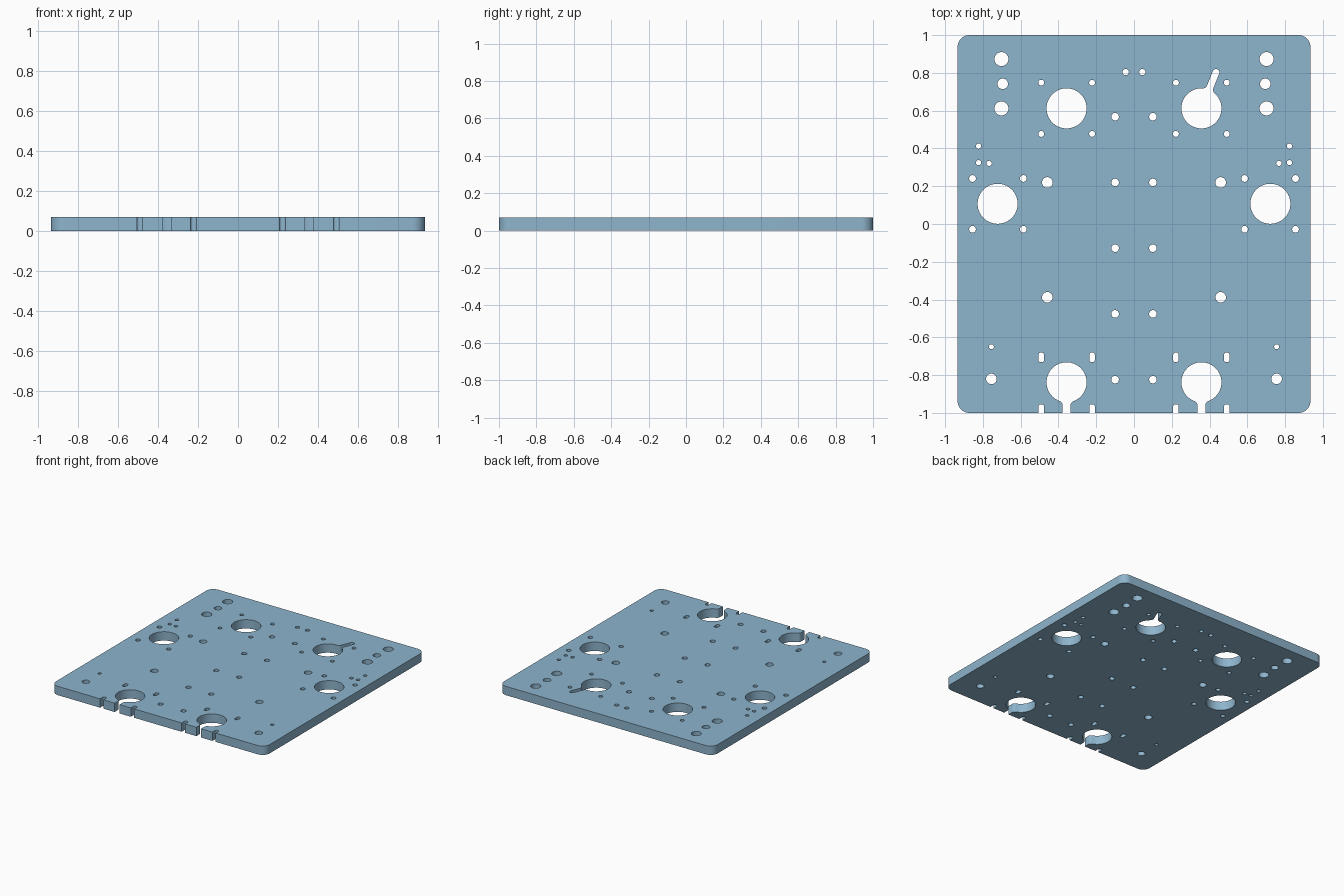
import bpy, bmesh
from math import pi, sin, cos, sqrt, atan2

if "Cube" in bpy.data.objects:
    bpy.data.objects.remove(bpy.data.objects["Cube"])

T = 0.07  # plate thickness


def arc(cx, cy, r, a0, a1, n):
    return [(cx + r * cos(a0 + (a1 - a0) * i / n), cy + r * sin(a0 + (a1 - a0) * i / n))
            for i in range(n + 1)]


def circle(x, y, r):
    return arc(x, y, r, 0, 2 * pi, 64 if r > 0.05 else 32)[:-1]


def rounded_rect(x0, y0, x1, y1, r, n=8):
    return (arc(x1 - r, y1 - r, r, 0, pi / 2, n) + arc(x0 + r, y1 - r, r, pi / 2, pi, n)
            + arc(x0 + r, y0 + r, r, pi, 1.5 * pi, n) + arc(x1 - r, y0 + r, r, 1.5 * pi, 2 * pi, n))


def keyhole(x, y, r, w, f, length, ang):
    """Round hole with a filleted neck of half width w pointing along ang."""
    d = sqrt((r + f) ** 2 - (w + f) ** 2)
    a = atan2(w + f, d)
    pts = arc(0, 0, r, a, 2 * pi - a, 56)
    pts += arc(d, -w - f, f, pi - a, pi / 2, 8)[1:]
    pts += arc(length, 0, w, -pi / 2, pi / 2, 12)
    pts += arc(d, w + f, f, -pi / 2, -pi + a, 8)[:-1]
    c, s = cos(ang), sin(ang)
    return [(x + c * u - s * v, y + s * u + c * v) for u, v in pts]


def prisms(name, outlines, z0, z1):
    bm = bmesh.new()
    for pts in outlines:
        lo = [bm.verts.new((x, y, z0)) for x, y in pts]
        hi = [bm.verts.new((x, y, z1)) for x, y in pts]
        bm.faces.new(hi)
        bm.faces.new(lo[::-1])
        for i in range(len(pts)):
            j = (i + 1) % len(pts)
            bm.faces.new((lo[i], lo[j], hi[j], hi[i]))
    me = bpy.data.meshes.new(name)
    bm.to_mesh(me)
    bm.free()
    ob = bpy.data.objects.new(name, me)
    bpy.context.collection.objects.link(ob)
    return ob


# Round holes on the +x side, mirrored to -x: radius -> positions
R = 0.106
holes = {
    R: [(0.722, 0.107)],
    0.037: [(0.702, 0.873), (0.702, 0.612)],
    0.028: [(0.695, 0.742), (0.459, 0.22), (0.459, -0.388), (0.755, -0.82)],
    0.02: [(0.1, 0.568 - 0.348 * i) for i in range(5)],
    0.018: [(x, y) for x in (0.586, 0.855) for y in (0.241, -0.028)],
    0.0165: [(0.044, 0.804)],
    0.0155: [(x, y) for x in (0.222, 0.491) for y in (0.748, 0.477)],
    0.014: [(0.823, 0.412), (0.823, 0.325), (0.767, 0.321)],
    0.013: [(0.755, -0.65)],
}
cuts = []
for s in (-1, 1):
    cuts += [circle(s * x, y, r) for r, ps in holes.items() for x, y in ps]
    # Bottom keyholes open to the front edge
    cuts.append(keyhole(s * 0.357, -0.838, R, 0.021, 0.025, 0.25, -pi / 2))
    # Small slots and front-edge notches
    for x in (0.222, 0.491):
        cuts.append(rounded_rect(s * x - 0.0145, -0.731, s * x + 0.0145, -0.681, 0.011))
        cuts.append(rounded_rect(s * x - 0.0145, -1.05, s * x + 0.0145, -0.955, 0.011))
# Rear holes: plain on the left, with a slanted slot on the right
cuts.append(circle(-0.357, 0.612, R))
cuts.append(keyhole(0.357, 0.612, R, 0.018, 0.025, 0.205, atan2(0.19, 0.077)))

# Plate with all cut-outs
plate = prisms("mounting_plate", [rounded_rect(-0.934, -1, 0.934, 1, 0.062, 12)], 0, T)
cutter = prisms("hole_cutter", cuts, -0.05, T + 0.05)
cutter.hide_render = True
mod = plate.modifiers.new("holes", 'BOOLEAN')
mod.operation = 'DIFFERENCE'
mod.solver = 'EXACT'
mod.object = cutter
bpy.context.view_layer.objects.active = plate
plate.select_set(True)
bpy.ops.object.modifier_apply(modifier=mod.name)
bpy.data.objects.remove(cutter)
bpy.ops.object.shade_smooth_by_angle(angle=pi / 6)

# Blue finish
mat = bpy.data.materials.new("blue_finish")
mat.diffuse_color = (0.27, 0.46, 0.61, 1)
mat.use_nodes = True
mat.node_tree.nodes["Principled BSDF"].inputs["Base Color"].default_value = mat.diffuse_color
plate.data.materials.clear()
plate.data.materials.append(mat)
